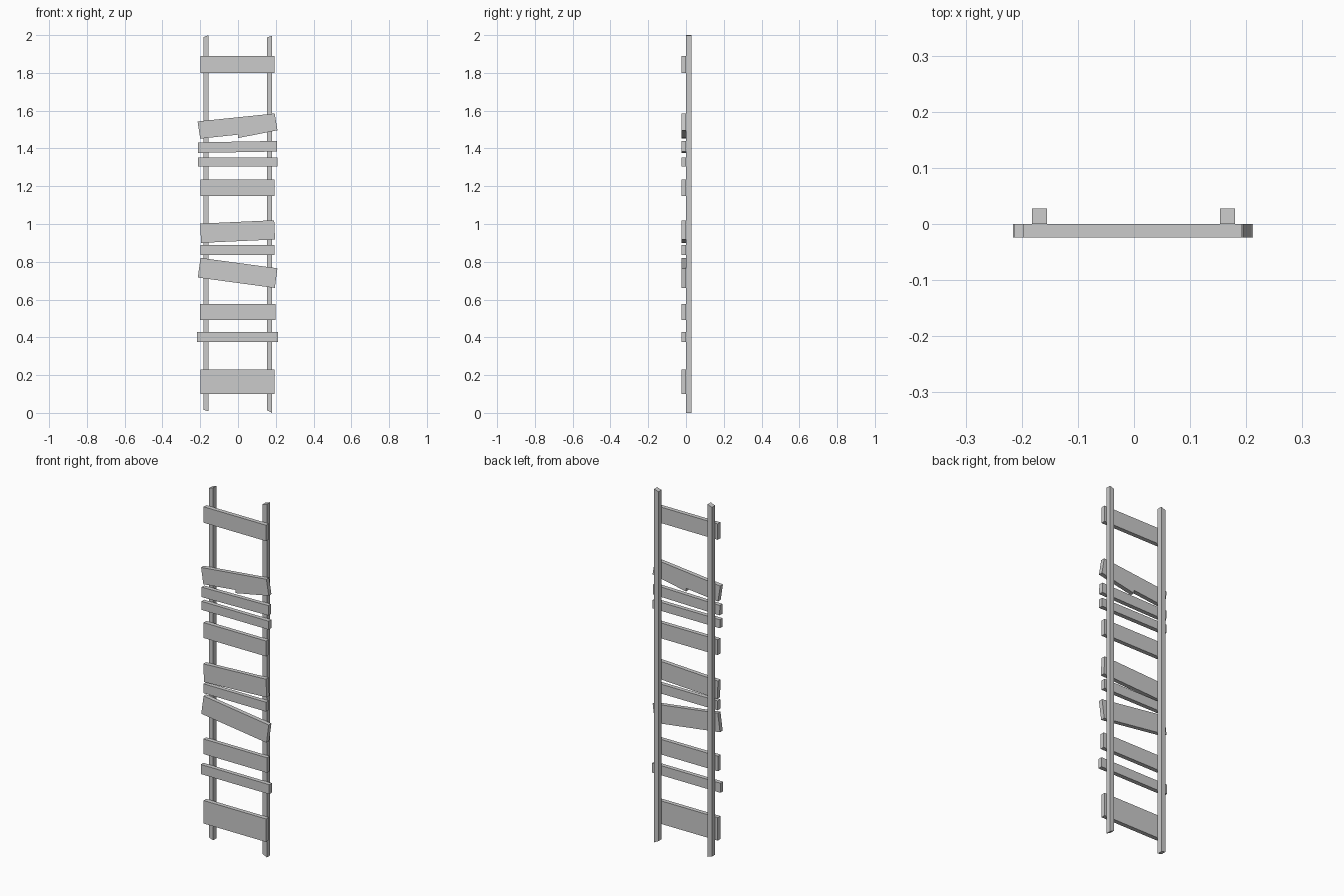
import bpy, bmesh, math

if "Cube" in bpy.data.objects:
    bpy.data.objects.remove(bpy.data.objects["Cube"])


def extrude_outline(name, pts, y0, y1):
    """Extrude a front-view (x, z) outline from y0 to y1."""
    bm = bmesh.new()
    face = bm.faces.new([bm.verts.new((x, y0, z)) for x, z in pts])
    ext = bmesh.ops.extrude_face_region(bm, geom=[face])
    verts = [v for v in ext["geom"] if isinstance(v, bmesh.types.BMVert)]
    bmesh.ops.translate(bm, verts=verts, vec=(0, y1 - y0, 0))
    bmesh.ops.recalc_face_normals(bm, faces=bm.faces)
    mesh = bpy.data.meshes.new(name)
    bm.to_mesh(mesh)
    bm.free()
    obj = bpy.data.objects.new(name, mesh)
    bpy.context.collection.objects.link(obj)
    return obj


def tilted_rect(cx, cz, w, h, deg):
    c, s = math.cos(math.radians(deg)), math.sin(math.radians(deg))
    corners = [(-w / 2, -h / 2), (w / 2, -h / 2), (w / 2, h / 2), (-w / 2, h / 2)]
    return [(cx + x * c - z * s, cz + x * s + z * c) for x, z in corners]


BACK, FRONT = 0.028, -0.024

# upright rails with slightly uneven sawn ends
extrude_outline("left_rail", [(-0.182, 0.016), (-0.155, 0.008), (-0.155, 2.0), (-0.182, 1.99)], 0, BACK)
extrude_outline("right_rail", [(0.153, 0.014), (0.18, 0.0), (0.18, 1.997), (0.153, 1.988)], 0, BACK)

# rung planks: centre x, centre z, width, height, tilt in degrees
planks = [
    (-0.003, 0.165, 0.39, 0.130, 0),
    (-0.002, 0.402, 0.428, 0.054, 0),
    (-0.001, 0.535, 0.398, 0.085, 0),
    (-0.002, 0.741, 0.411, 0.105, -7.7),
    (-0.003, 0.863, 0.39, 0.053, 0),
    (-0.002, 0.960, 0.392, 0.102, 2.6),
    (-0.003, 1.192, 0.39, 0.087, 0),
    (-0.002, 1.328, 0.42, 0.048, 0),
    (-0.002, 1.408, 0.418, 0.056, 1.0),
    (-0.003, 1.845, 0.39, 0.090, 0),
]
for i, p in enumerate(planks, 1):
    extrude_outline(f"rung_plank_{i}", tilted_rect(*p), FRONT, 0)

# chipped plank with a notch in its lower edge
extrude_outline("broken_plank", [(-0.2, 1.452), (0.0, 1.473), (0.0, 1.455),
                                 (0.209, 1.496), (0.194, 1.585), (-0.214, 1.543)], FRONT, 0)
